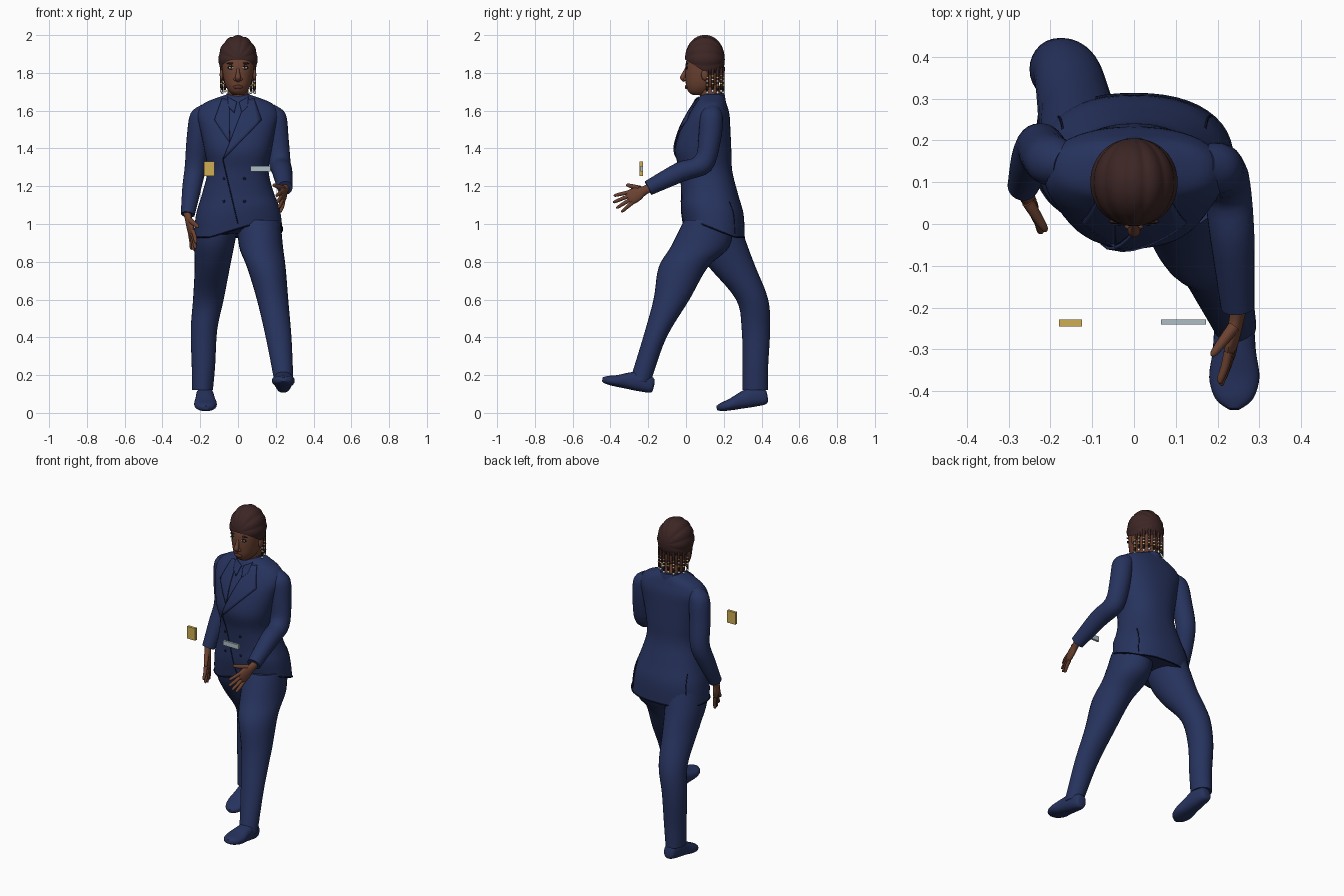
import bpy, bmesh, math
from mathutils import Vector, Matrix
from mathutils.bvhtree import BVHTree

if "Cube" in bpy.data.objects:
    bpy.data.objects.remove(bpy.data.objects["Cube"])

V = Vector


def mat(name, r, g, b):
    m = bpy.data.materials.new(name)
    m.diffuse_color = (r, g, b, 1)
    m.use_nodes = True
    m.node_tree.nodes["Principled BSDF"].inputs["Base Color"].default_value = m.diffuse_color
    return m


NAVY = mat("navy cloth", .020, .033, .112)
SEAM = mat("dark navy seam", .005, .008, .028)
SKIN = mat("brown skin", .150, .055, .031)
HAIR = mat("dark brown hair", .045, .019, .018)
GOLD = mat("gold", .62, .43, .09)
SILVER = mat("silver", .42, .51, .56)
WHITE = mat("white", .75, .73, .68)
BLACK = mat("black", .008, .007, .007)
LIP = mat("lip", .10, .028, .022)


def finish(name, bm, material, angle=.9):
    bmesh.ops.recalc_face_normals(bm, faces=bm.faces)
    me = bpy.data.meshes.new(name)
    bm.to_mesh(me)
    bm.free()
    me.materials.append(material)
    me.shade_smooth()
    me.set_sharp_from_angle(angle=angle)
    ob = bpy.data.objects.new(name, me)
    bpy.context.collection.objects.link(ob)
    return ob


def spline(p, i, t):
    """Catmull-Rom value between p[i] and p[i+1]."""
    a, b, c, d = p[max(i - 1, 0)], p[i], p[i + 1], p[min(i + 2, len(p) - 1)]
    return .5 * (2 * b + (c - a) * t + (2 * a - 5 * b + 4 * c - d) * t * t
                 + (3 * b - a - 3 * c + d) * t ** 3)


def loft_bm(sections, sides=28, steps=5, power=2.0):
    """sections: (centre, half axis u, half axis v), smoothly interpolated."""
    cols = [[V(s[k]) for s in sections] for k in range(3)]
    bm, rings = bmesh.new(), []
    n = len(sections) - 1
    for j in range(n * steps + 1):
        i = min(j // steps, n - 1)
        c, u, v = (spline(col, i, j / steps - i) for col in cols)
        ring = []
        for k in range(sides):
            a = 2 * math.pi * k / sides
            co, si = math.cos(a), math.sin(a)
            ring.append(bm.verts.new(c + u * math.copysign(abs(co) ** (2 / power), co)
                                     + v * math.copysign(abs(si) ** (2 / power), si)))
        rings.append(ring)
    for r, s in zip(rings, rings[1:]):
        for k in range(sides):
            bm.faces.new((r[k], r[(k + 1) % sides], s[(k + 1) % sides], s[k]))
    bm.faces.new(rings[0])
    bm.faces.new(rings[-1])
    return bm


def loft(name, sections, material, **kw):
    return finish(name, loft_bm(sections, **kw), material)


def flat(rows):
    """rows (x, y, z, rx, ry) to horizontal sections."""
    return [((x, y, z), (rx, 0, 0), (0, ry, 0)) for x, y, z, rx, ry in rows]


def tube(name, pts, radii, material, sides=16, steps=4):
    p, out = [V(q) for q in pts], []
    for i, q in enumerate(p):
        t = (p[min(i + 1, len(p) - 1)] - p[max(i - 1, 0)]).normalized()
        v = t.cross(V((1, 0, 0))).normalized()
        out.append((q, v.cross(t) * radii[i], v * radii[i]))
    return loft(name, out, material, sides=sides, steps=steps)


def ball(name, c, r, material, seg=16):
    bm = bmesh.new()
    bmesh.ops.create_uvsphere(bm, u_segments=seg, v_segments=seg // 2, radius=1,
                              matrix=Matrix.Translation(c) @ Matrix.Diagonal((*r, 1)))
    return finish(name, bm, material)


def box(name, lo, hi, material):
    lo, hi = V(lo), V(hi)
    bm = bmesh.new()
    bmesh.ops.create_cube(bm, size=1, matrix=Matrix.Translation((lo + hi) / 2)
                          @ Matrix.Diagonal((*(hi - lo), 1)))
    return finish(name, bm, material, .5)


def surface(bvh, x, z, side=-1):
    hit = bvh.ray_cast(V((x, side * 2, z)), V((0, -side, 0)))[0]
    return hit if hit is not None else bvh.find_nearest(V((x, .05, z)))[0]


def clamp(t):
    return max(0, min(1, t))


# jacket body: z, front y, back y, half width; hem lifts over the forward leg
rows = [(.93, -.01, .31, .235), (1.05, -.025, .305, .222), (1.16, -.025, .275, .19),
        (1.28, -.035, .245, .162), (1.39, -.058, .24, .178), (1.50, -.03, .235, .2),
        (1.58, .01, .23, .215), (1.635, .045, .215, .185), (1.665, .062, .205, .12),
        (1.685, .085, .195, .062)]
bm = loft_bm(flat([(0, (f + b) / 2, z, w, (b - f) / 2) for z, f, b, w in rows]),
             sides=48, power=2.3)
for v in bm.verts:
    lift = .11 * clamp((v.co.x + .15) / .35) * clamp((.26 - v.co.y) / .28)
    v.co.z += lift * clamp((1.18 - v.co.z) / .25)
bm.verts.ensure_lookup_table()
hem = [v.co.copy() for v in bm.verts[:48]]
torso = BVHTree.FromBMesh(bm)
finish("jacket", bm, NAVY)


def cord(name, pts, r=.003, cyclic=False):
    cu = bpy.data.curves.new(name, 'CURVE')
    cu.dimensions, cu.bevel_depth, cu.bevel_resolution = '3D', r, 1
    sp = cu.splines.new('POLY')
    sp.points.add(len(pts) - 1)
    for p, q in zip(sp.points, pts):
        p.co = (*q, 1)
    sp.use_cyclic_u = cyclic
    cu.materials.append(SEAM)
    bpy.context.collection.objects.link(bpy.data.objects.new(name, cu))


def seam(name, a, b, side=-1):
    cord(name, [surface(torso, a[0] + (b[0] - a[0]) * t / 14,
                        a[1] + (b[1] - a[1]) * t / 14, side) for t in range(15)])


cord("jacket_hem", hem, .004, True)
seam("front_closing", (-.08, 1.34), (.0, 1.0))
for s in (-1, 1):
    seam("back_vent", (s * .17, 1.12), (s * .185, .95), 1)


def patch(name, corners, off=.004):
    """Cloth panel laid on the jacket front, corners (x, z)."""
    a, b, c, d = (V(q) for q in corners)
    bm, n = bmesh.new(), 8
    g = []
    for i in range(n + 1):
        row = []
        for j in range(n + 1):
            q = a.lerp(b, i / n).lerp(d.lerp(c, i / n), j / n)
            row.append(bm.verts.new(surface(torso, *q) + V((0, -off, 0))))
        g.append(row)
    for i in range(n):
        for j in range(n):
            bm.faces.new((g[i][j], g[i + 1][j], g[i + 1][j + 1], g[i][j + 1]))
    ob = finish(name, bm, NAVY)
    m = ob.modifiers.new("thickness", 'SOLIDIFY')
    m.thickness, m.offset = .007, 0


# lapels, shirt collar, seams and buttons
patch("lapel", [(-.085, 1.662), (-.045, 1.66), (-.045, 1.43), (-.125, 1.55)])
patch("lapel", [(.085, 1.662), (.045, 1.66), (-.08, 1.34), (.125, 1.55)], .007)
seam("lapel_edge", (.05, 1.65), (-.08, 1.34))
seam("lapel_edge", (-.05, 1.65), (-.045, 1.43))
for s in (-1, 1):
    patch("shirt_collar", [(s * .055, 1.672), (s * .006, 1.645), (s * .02, 1.59),
                           (s * .05, 1.62)], .008)
    for z in (1.12, 1.24):
        ball("button", surface(torso, -.02 + s * .055, z), (.008, .004, .008), SEAM, 10)

# legs: forward leg on +x, trailing leg on -x
loft("forward_trouser_leg", flat([
    (.11, .12, 1.02, .115, .13), (.122, .075, .88, .116, .155), (.15, -.015, .77, .102, .13),
    (.183, -.077, .6, .083, .095), (.215, -.165, .4, .068, .062), (.24, -.235, .19, .052, .056),
    (.241, -.243, .165, .05, .052)]), NAVY)
loft("trailing_trouser_leg", flat([
    (-.11, .15, 1.02, .115, .13), (-.125, .18, .9, .108, .14), (-.135, .24, .78, .094, .125),
    (-.157, .35, .6, .081, .085), (-.18, .37, .44, .07, .075), (-.183, .367, .25, .062, .068),
    (-.188, .367, .12, .055, .067)]), NAVY)


def shoe(name, heel, pitch, turn):
    rot = Matrix.Rotation(turn, 3, 'Z') @ Matrix.Rotation(-pitch, 3, 'X')
    prof = [(0, .03, .06, .012), (.012, .005, .085, .034), (.08, 0, .105, .047),
            (.14, 0, .088, .052), (.2, 0, .062, .06), (.25, .003, .047, .045),
            (.275, .012, .034, .014)]
    loft(name, [(V(heel) + rot @ V((0, -d, (a + b) / 2)), rot @ V((w, 0, 0)),
                 rot @ V((0, 0, (b - a) / 2))) for d, a, b, w in prof], NAVY, power=2.4)


shoe("forward_shoe", (.24, -.178, .1), .2, 0)
shoe("trailing_shoe", (-.178, .438, .044), -.15, .03)

# sleeves
tube("forward_sleeve", [(.16, .14, 1.6), (.195, .135, 1.565), (.208, .125, 1.45),
                        (.222, .09, 1.32), (.235, -.03, 1.275), (.248, -.2, 1.19)],
     [.045, .06, .06, .057, .053, .04], NAVY, 24)
tube("rear_sleeve", [(-.16, .14, 1.6), (-.195, .15, 1.565), (-.212, .165, 1.45),
                     (-.226, .185, 1.3), (-.245, .15, 1.19), (-.266, .09, 1.05)],
     [.045, .06, .06, .056, .05, .037], NAVY, 24)


def hand(side, wrist, d, s, thumb):
    """d: finger direction, s: direction across the palm to the thumb."""
    w, d, s = V(wrist), V(d).normalized(), V(s)
    s = (s - d * s.dot(d)).normalized()
    n = d.cross(s)
    loft(side + "_palm", [(w + d * k, s * a, n * b) for k, a, b in
                          ((-.03, .024, .02), (.01, .025, .018), (.05, .038, .017),
                           (.09, .04, .014), (.105, .03, .008))], SKIN, sides=16)
    for i, length in enumerate((.08, .097, .093, .078)):
        e = 1.5 - i
        base = w + d * .09 + s * e * .02
        f = (d + s * e * .16).normalized()
        tube(side + "_finger", [base, base + f * length * .5, base + f * length * .9 + n * .004,
                                base + f * length], [.011, .010, .008, .003], SKIN, 10, 3)
    base, f = w + d * .025 + s * .022, (d * .7 + s * .6 + V(thumb)).normalized()
    tube(side + "_thumb", [base, base + f * .04, base + f * .08, base + f * .09],
         [.015, .013, .009, .003], SKIN, 10, 3)


hand("forward", (.248, -.215, 1.18), (-.17, -.85, -.42), (-.2, -.35, .9), (-.4, 0, 0))
hand("rear", (-.264, .08, 1.035), (.2, -.33, -.9), (.25, -.9, .3), (.2, 0, 0))

# neck, shirt band and head
loft("neck", flat([(0, .145, 1.6, .065, .062), (0, .135, 1.67, .056, .06),
                   (0, .11, 1.76, .055, .06)]), SKIN)
loft("shirt_band", flat([(0, .14, 1.63, .08, .072), (0, .14, 1.665, .068, .068),
                         (0, .142, 1.69, .061, .062)]), NAVY)
prof = [(1.683, .035, .11, .026), (1.70, .013, .13, .046), (1.73, .001, .165, .065),
        (1.77, -.003, .185, .077), (1.82, -.004, .19, .084), (1.87, .003, .19, .086),
        (1.93, .03, .17, .07), (1.97, .07, .12, .03)]
bm = loft_bm(flat([(0, (f + b) / 2, z, w, (b - f) / 2) for z, f, b, w in prof]), power=2.2)
face = BVHTree.FromBMesh(bm)
finish("head", bm, SKIN)
tube("nose", [(0, .002, 1.825), (0, -.008, 1.80), (0, -.017, 1.775), (0, -.004, 1.757)],
     [.007, .010, .015, .010], SKIN)
ball("lips", surface(face, 0, 1.725), (.026, .009, .011), LIP)
for s in (-1, 1):
    ball("nostril_wing", (s * .014, -.004, 1.766), (.01, .01, .009), SKIN, 10)
    ball("ear", (s * .087, .1, 1.79), (.01, .02, .03), SKIN)
    e = surface(face, s * .035, 1.828)
    ball("eye_lash", e, (.021, .005, .010), BLACK)
    ball("eye_white", e + V((0, -.002, -.001)), (.015, .005, .006), WHITE)
    ball("iris", e + V((0, -.005, 0)), (.006, .003, .006), BLACK, 10)
    ball("brow", surface(face, s * .037, 1.85), (.024, .005, .005), HAIR)

# braided hair cap: ridges run front to back
bm = bmesh.new()
bmesh.ops.create_uvsphere(bm, u_segments=96, v_segments=48, radius=1,
                          matrix=Matrix.Rotation(math.pi / 2, 4, 'X'))
for v in bm.verts:
    a = math.atan2(v.co.x, v.co.z)
    k = .965 + .04 * abs(math.cos(6 * a)) * (1 - abs(v.co.y) ** 4)
    v.co = V((v.co.x * .104, v.co.y * .109, v.co.z * .129)) * k + V((0, .1, 1.871))
bmesh.ops.bisect_plane(bm, geom=bm.verts[:] + bm.edges[:] + bm.faces[:],
                       plane_co=(0, 0, 1.868), plane_no=(0, .62, 1), clear_inner=True)
finish("braided_hair", bm, HAIR)

# hanging braids with beads
for i in range(10):
    a = math.radians(-2 + 184 * i / 9)
    x, y = .088 * math.cos(a), .115 + .083 * math.sin(a)
    low = 1.69 + .008 * (i % 2)
    tube("hanging_braid", [(x * .97, y, 1.83), (x, y, 1.76), (x, y, low)],
         [.009, .007, .005], HAIR, 8, 3)
    for j, m in enumerate((WHITE, BLACK, GOLD, WHITE, GOLD)):
        ball("braid_bead", (x, y, low + .006 + j * .02), (.008, .008, .008), m, 8)

# floating gold plate and silver bar in front of the body
box("gold_plate", (-.18, -.245, 1.255), (-.124, -.228, 1.33), GOLD)
box("silver_bar", (.065, -.241, 1.277), (.172, -.228, 1.306), SILVER)
